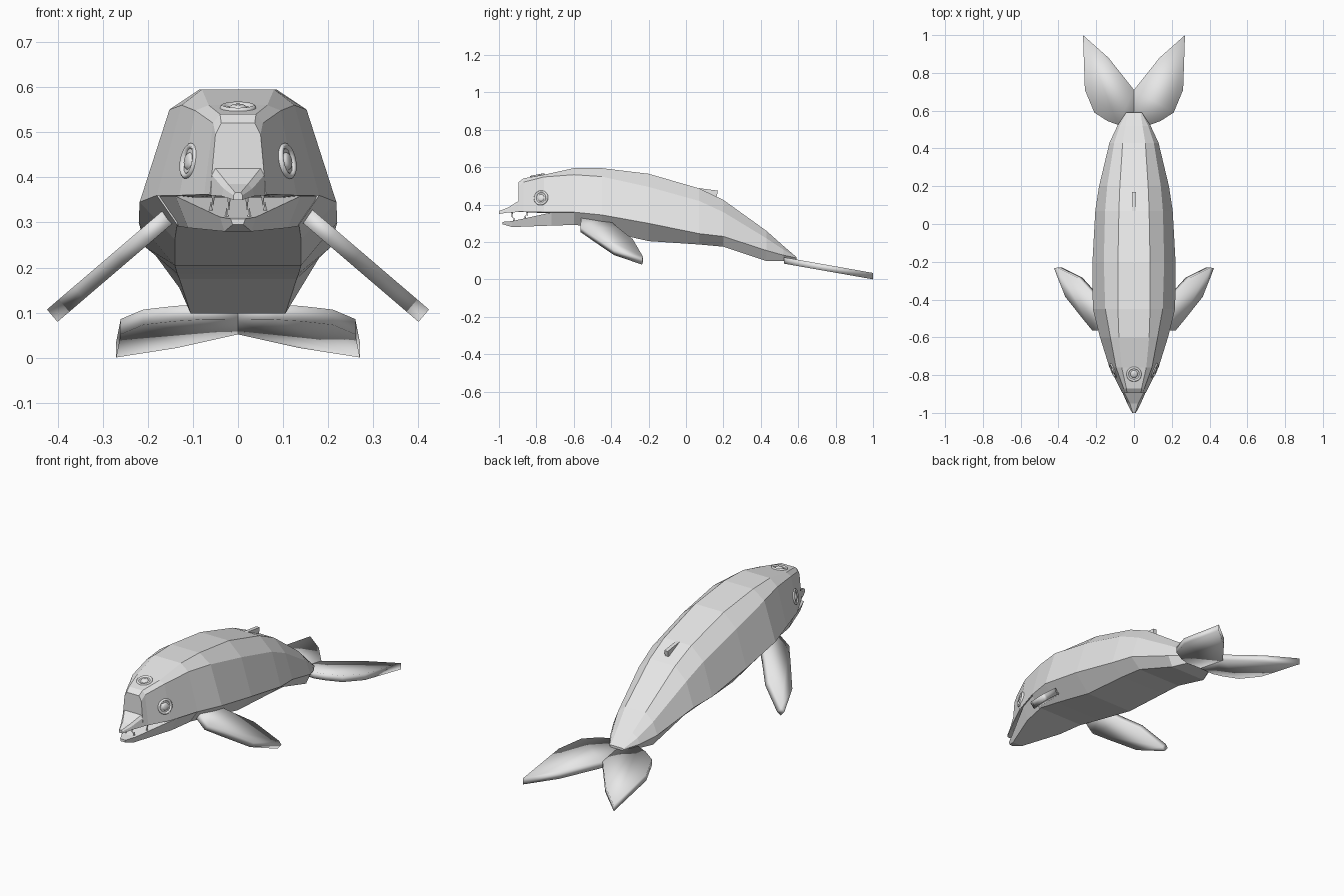
import bpy, bmesh, math
from mathutils import Vector, Matrix

cube = bpy.data.objects.get("Cube")
if cube:
    bpy.data.objects.remove(cube)

GREY = (0.8, 0.8, 0.8, 1)
skin = bpy.data.materials.new("pale_grey_skin")
skin.use_nodes = True
skin.diffuse_color = GREY
skin.node_tree.nodes["Principled BSDF"].inputs["Base Color"].default_value = GREY


def finish(bm, name, smooth=False):
    bmesh.ops.recalc_face_normals(bm, faces=bm.faces)
    mesh = bpy.data.meshes.new(name)
    bm.to_mesh(mesh)
    bm.free()
    mesh.materials.append(skin)
    for p in mesh.polygons:
        p.use_smooth = smooth
    ob = bpy.data.objects.new(name, mesh)
    bpy.context.scene.collection.objects.link(ob)
    return ob


def loft(name, sections):
    """Skin mirrored half sections (y, [(x, z) from top to bottom])."""
    bm = bmesh.new()
    rings = []
    for y, half in sections:
        pts = half + [(-x, z) for x, z in reversed(half)]
        rings.append([bm.verts.new((x, y, z)) for x, z in pts])
    for a, b in zip(rings, rings[1:]):
        for i in range(len(a)):
            j = (i + 1) % len(a)
            bm.faces.new((a[i], a[j], b[j], b[i]))
    bm.faces.new(rings[0])
    bm.faces.new(rings[-1])
    return finish(bm, name)


def slab(name, outline, place, thick, smooth=True):
    """Flat outline with thickness; place maps (u, v, w) to a point."""
    bm = bmesh.new()
    lo, hi = ([bm.verts.new(place(u, v, w)) for u, v in outline]
              for w in (-thick / 2, thick / 2))
    n = len(lo)
    for i in range(n):
        j = (i + 1) % n
        bm.faces.new((lo[i], lo[j], hi[j], hi[i]))
    bm.faces.new(lo)
    bm.faces.new(hi)
    return finish(bm, name, smooth)


def ringed_disc(name, centre, normal, radius):
    """Round rim with a smaller ring inside it and a low dome."""
    rot = Vector(normal).to_track_quat("Z", "Y").to_matrix().to_4x4()
    frame = Matrix.Translation(centre) @ rot
    bm = bmesh.new()
    steps = 20
    profile = [(1, -.2), (1, .1), (.88, .2), (.72, .1), (.68, -.05),
               (.5, 0), (.44, .12), (.3, .2)]
    loops = []
    for r, h in profile:
        loops.append([bm.verts.new(frame @ Vector((
            r * radius * math.cos(math.tau * k / steps),
            r * radius * math.sin(math.tau * k / steps), h * radius)))
            for k in range(steps)])
    for a, b in zip(loops, loops[1:]):
        for i in range(steps):
            j = (i + 1) % steps
            bm.faces.new((a[i], a[j], b[j], b[i]))
    bm.faces.new(loops[-1])
    return finish(bm, name, True)


# Trunk: top edge, shoulder, side and belly edge at each station
loft("body", [
    (-.60, [(.08, .595), (.125, .56), (.18, .36), (.135, .295)]),
    (-.45, [(.085, .595), (.152, .55), (.218, .345), (.14, .262)]),
    (-.20, [(.085, .565), (.16, .495), (.22, .30), (.14, .205)]),
    (.07, [(.08, .487), (.153, .42), (.205, .245), (.135, .187)]),
    (.20, [(.075, .425), (.142, .36), (.185, .23), (.13, .175)]),
    (.43, [(.06, .26), (.105, .22), (.13, .155), (.105, .098)]),
    (.52, [(.045, .18), (.075, .16), (.088, .13), (.065, .098)]),
    (.59, [(.035, .12), (.04, .118), (.042, .115), (.035, .108)])])

# Upper head with its blunt forehead
loft("head", [
    (-.60, [(.08, .595), (.125, .56), (.18, .36), (.12, .355)]),
    (-.76, [(.065, .56), (.095, .548), (.13, .36), (.09, .355)]),
    (-.87, [(.04, .54), (.055, .52), (.075, .362), (.05, .36)]),
    (-.895, [(.037, .52), (.05, .495), (.062, .362), (.04, .36)])])

# Short pointed beak
loft("upper_beak", [
    (-.85, [(.055, .43), (.062, .41), (.07, .36)]),
    (-.895, [(.05, .42), (.058, .405), (.06, .36)]),
    (-.95, [(.022, .385), (.032, .375), (.036, .358)]),
    (-1.0, [(.006, .366), (.01, .36), (.01, .35)])])

# Lower jaw, dropped open toward the tip
loft("lower_jaw", [
    (-.58, [(.18, .358), (.135, .292)]),
    (-.72, [(.138, .358), (.11, .288)]),
    (-.93, [(.04, .312), (.03, .28)]),
    (-.98, [(.016, .308), (.012, .295)])])

# Teeth along both jaws
for side, label in ((1, "left"), (-1, "right")):
    for k, (x, y, z, tip) in enumerate([(.02, -.93, .36, .328), (.055, -.85, .362, .338),
                                        (.025, -.92, .31, .332), (.06, -.86, .325, .345)]):
        bm = bmesh.new()
        bmesh.ops.create_cone(bm, segments=6, radius1=.005, radius2=.001,
                              depth=abs(tip - z), cap_ends=True)
        flip = Matrix.Rotation(math.pi if tip < z else 0, 4, "X")
        bm.transform(Matrix.Translation((side * x, y, (z + tip) / 2)) @ flip)
        finish(bm, f"{label}_tooth_{k + 1}")

    # Eyes set into the sides of the head
    ringed_disc(f"{label}_eye", (side * .108, -.775, .436), (side, -.42, .2), .04)

    # Flippers slant out, down and backward
    slab(f"{label}_flipper",
         [(-.03, -.56), (.05, -.565), (.12, -.50), (.24, -.385), (.318, -.235),
          (.295, -.23), (.15, -.285), (.06, -.36), (-.03, -.43)],
         lambda u, v, w, s=side: (s * (.17 + .76 * u + .65 * w), v,
                                  .3 - .65 * u + .76 * w), .036)

    # Tail flukes, tilted down to the rear
    slab(f"{label}_fluke",
         [(0, .53), (.085, .525), (.14, .545), (.21, .59), (.26, .71), (.27, 1.0),
          (.135, .88), (0, .71)],
         lambda u, v, w, s=side: (s * u, v, .104 - .176 * (v - .51) + w), .034)

# Blowhole on the crown
ringed_disc("blowhole", (0, -.795, .553), (0, -.2, 1), .04)

# Small swept dorsal fin
slab("dorsal_fin", [(.04, .48), (.07, .488), (.17, .475), (.165, .445), (.12, .42)],
     lambda u, v, w: (w, u, v), .02, False)
